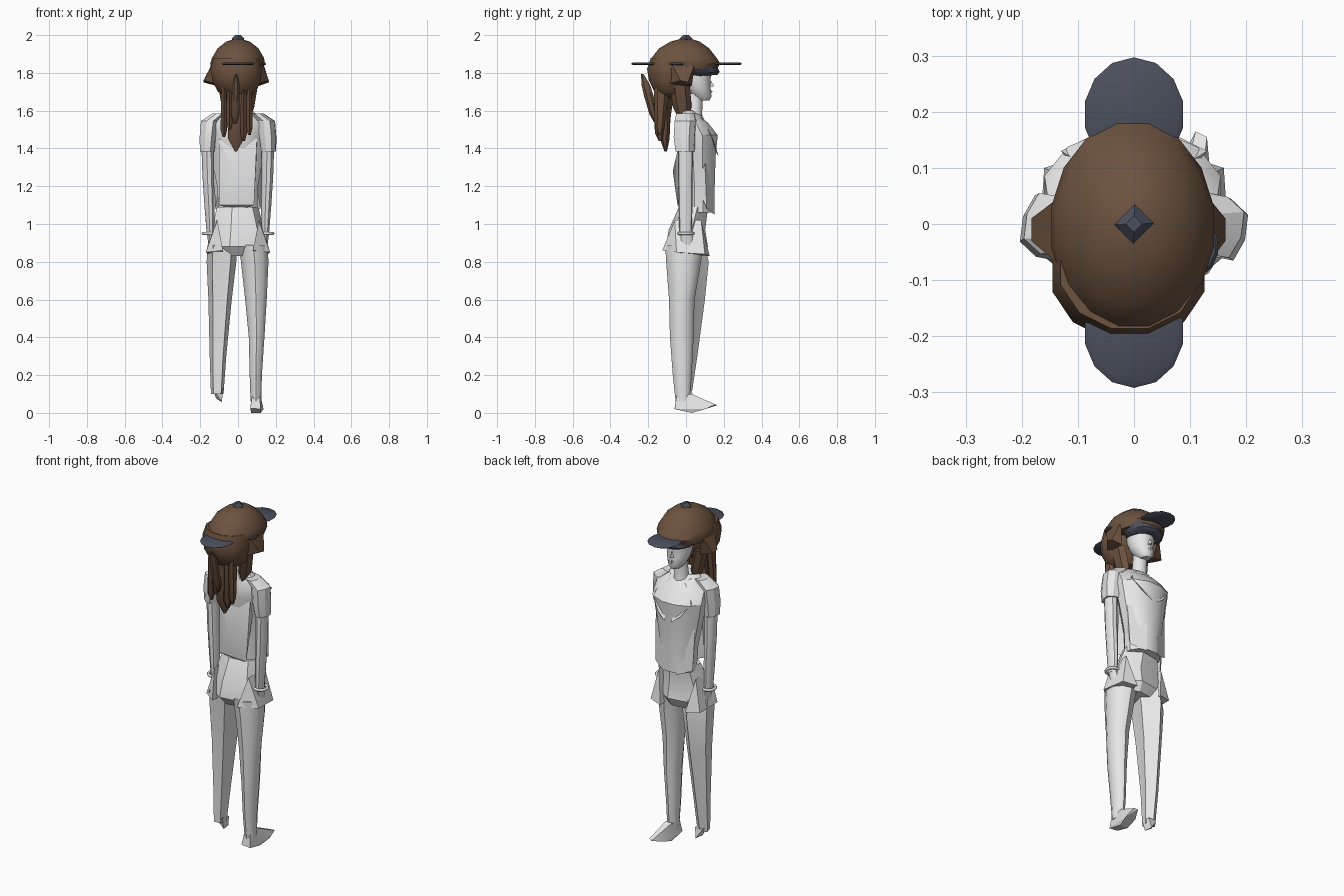
import bpy, bmesh, math
from mathutils import Vector


def material(name, rgb):
    m = bpy.data.materials.new(name)
    m.diffuse_color = (*rgb, 1)
    return m


WHITE = material("pale cloth", (0.8, 0.8, 0.8))
BROWN = material("brown hair", (0.15, 0.085, 0.05))
SLATE = material("slate cap", (0.07, 0.08, 0.11))


def finish(name, bm, mat, angle=40):
    bmesh.ops.recalc_face_normals(bm, faces=bm.faces[:])
    me = bpy.data.meshes.new(name)
    bm.to_mesh(me)
    bm.free()
    ob = bpy.data.objects.new(name, me)
    bpy.context.collection.objects.link(ob)
    me.materials.append(mat)
    bpy.ops.object.select_all(action='DESELECT')
    bpy.context.view_layer.objects.active = ob
    ob.select_set(True)
    bpy.ops.object.shade_smooth_by_angle(angle=math.radians(angle))
    return ob


def loft(name, mat, rings, n=10, star=1.0, tilt=0.0, angle=40):
    """Rings are (z, x0, x1, y0, y1); star pulls every other vertex in;
    tilt raises z along y."""
    bm = bmesh.new()
    loops = []
    for z, x0, x1, y0, y1 in rings:
        loop = []
        for i in range(n):
            a = 2 * math.pi * (i + 0.5) / n
            k = star if i % 2 else 1.0
            x = (x0 + x1) / 2 + k * math.cos(a) * (x1 - x0) / 2
            y = (y0 + y1) / 2 + k * math.sin(a) * (y1 - y0) / 2
            loop.append(bm.verts.new((x, y, z + tilt * (y - (y0 + y1) / 2))))
        loops.append(loop)
    for a, b in zip(loops, loops[1:]):
        for i in range(n):
            j = (i + 1) % n
            bm.faces.new((a[i], a[j], b[j], b[i]))
    bm.faces.new(loops[0])
    bm.faces.new(loops[-1])
    return finish(name, bm, mat, angle)


def hull(name, mat, points, angle=25):
    bm = bmesh.new()
    for p in points:
        bm.verts.new(p)
    bmesh.ops.convex_hull(bm, input=bm.verts[:])
    return finish(name, bm, mat, angle)


# Hair dome and rear bulge
loft("hair_dome", BROWN, [
    (1.815, -0.145, 0.135, -0.19, 0.165), (1.85, -0.15, 0.145, -0.195, 0.185),
    (1.88, -0.14, 0.14, -0.185, 0.165), (1.93, -0.11, 0.11, -0.145, 0.125),
    (1.965, -0.065, 0.065, -0.085, 0.075), (1.98, -0.02, 0.02, -0.03, 0.03)], n=16)
loft("back_hair", BROWN, [
    (1.67, -0.06, 0.06, -0.14, -0.02), (1.70, -0.11, 0.10, -0.17, 0.0),
    (1.76, -0.14, 0.125, -0.20, 0.015), (1.82, -0.15, 0.13, -0.21, 0.03),
    (1.88, -0.135, 0.12, -0.19, 0.03)], n=12)

# Flared locks beside the face
for s, reach, name in ((-1, 0.183, "left"), (1, 0.163, "right")):
    hull(name + "_side_lock", BROWN, [
        (s * 0.125, -0.08, 1.86), (s * 0.13, 0.05, 1.86), (s * reach, -0.03, 1.76),
        (s * reach, 0.01, 1.75), (s * 0.10, -0.10, 1.74), (s * 0.11, 0.03, 1.73),
        (s * 0.09, -0.05, 1.84)])
    loft(name + "_neck_lock", BROWN, [
        (1.54, s * 0.05 - 0.01, s * 0.05 + 0.01, -0.03, 0.0),
        (1.62, s * 0.06 - 0.03, s * 0.06 + 0.03, -0.07, 0.03),
        (1.74, s * 0.08 - 0.03, s * 0.08 + 0.03, -0.09, 0.02)], n=6)

# Ponytail strands
loft("ponytail_centre", BROWN, [
    (1.385, -0.018, -0.005, -0.115, -0.10), (1.45, -0.055, 0.035, -0.14, -0.085),
    (1.55, -0.06, 0.045, -0.15, -0.08), (1.70, -0.06, 0.06, -0.16, -0.06)], n=8)
loft("ponytail_outer", BROWN, [
    (1.53, -0.02, -0.01, -0.165, -0.15), (1.58, -0.04, 0.01, -0.195, -0.15),
    (1.68, -0.035, 0.01, -0.225, -0.17), (1.74, -0.03, 0.01, -0.238, -0.19),
    (1.795, -0.015, -0.005, -0.238, -0.225)], n=8)
for x, low in ((-0.075, 1.46), (0.06, 1.47), (-0.045, 1.50), (0.03, 1.44)):
    loft("ponytail_strand", BROWN, [
        (low, x - 0.008, x + 0.008, -0.145, -0.13),
        (low + 0.04, x - 0.02, x + 0.02, -0.165, -0.115),
        (1.72, x - 0.015, x + 0.015, -0.17, -0.09)], n=6)

# Cap button, brims, side tab and brow band
loft("cap_button", SLATE, [
    (1.965, -0.03, 0.03, -0.03, 0.03), (1.98, -0.05, 0.05, -0.046, 0.046),
    (2.0, -0.02, 0.02, -0.02, 0.02)], n=4).rotation_euler = (0, 0, math.pi / 4 * 0)
bpy.data.objects["cap_button"].rotation_euler[2] = math.pi / 4
bpy.data.objects["cap_button"].scale = (0.72, 0.72, 1)


def brim(name, cx, cy, r, ry, z=1.848):
    loft(name, SLATE, [
        (z - 0.006, cx - r * .9, cx + r * .9, cy - ry * .9, cy + ry * .9),
        (z, cx - r, cx + r, cy - ry, cy + ry),
        (z + 0.006, cx - r * .9, cx + r * .9, cy - ry * .9, cy + ry * .9)], n=14)


brim("front_brim", 0, 0.195, 0.09, 0.102)
brim("rear_brim", 0, -0.19, 0.09, 0.102)
brim("side_tab", 0.095, -0.04, 0.056, 0.06)
loft("brow_band", SLATE, [
    (1.785, -0.07, 0.07, 0.01, 0.165), (1.80, -0.10, 0.10, -0.01, 0.178),
    (1.83, -0.115, 0.115, -0.02, 0.165)], n=14, tilt=0.05)

# Head, nose and neck
loft("head", WHITE, [
    (1.655, -0.025, 0.025, 0.06, 0.125), (1.675, -0.045, 0.045, 0.035, 0.135),
    (1.72, -0.064, 0.064, 0.0, 0.13), (1.76, -0.07, 0.07, -0.02, 0.13),
    (1.83, -0.072, 0.072, -0.03, 0.135)], n=14)
hull("nose", WHITE, [(-0.014, 0.12, 1.725), (0.014, 0.12, 1.725), (0, 0.15, 1.73),
                     (0, 0.125, 1.77), (0, 0.11, 1.73)])
hull("lips", WHITE, [(-0.02, 0.115, 1.698), (0.02, 0.115, 1.698),
                     (0, 0.14, 1.705), (0, 0.138, 1.692), (0, 0.115, 1.71)])
loft("neck", WHITE, [(1.52, -0.06, 0.06, -0.01, 0.10), (1.58, -0.042, 0.042, 0.0, 0.085),
                     (1.69, -0.038, 0.038, 0.01, 0.09)], n=10)

# Jacket body sloping down towards the chest
loft("jacket", WHITE, [
    (1.06, -0.105, 0.105, -0.02, 0.155), (1.20, -0.115, 0.11, -0.02, 0.155),
    (1.36, -0.145, 0.14, -0.035, 0.16), (1.47, -0.165, 0.16, -0.06, 0.172),
    (1.535, -0.16, 0.155, -0.06, 0.12), (1.60, -0.08, 0.08, -0.04, 0.045)],
    n=12, angle=30)
loft("collar", WHITE, [(1.54, -0.11, 0.11, -0.05, 0.13), (1.595, -0.075, 0.075, -0.045, 0.09)],
     n=8, tilt=-0.35)
# Loose back panel
hull("back_panel", WHITE, [(-0.10, -0.03, 1.45), (0.10, -0.03, 1.45), (-0.02, -0.07, 1.28),
                           (-0.10, -0.03, 1.10), (0.085, -0.045, 1.10), (0, 0, 1.07),
                           (-0.1, 0, 1.4), (0.1, 0, 1.4)])

for s, name in ((-1, "left"), (1, "right")):
    def side(rings):
        return [(z, min(s * a, s * b), max(s * a, s * b), c, d) for z, a, b, c, d in rings]
    # Short sleeve with a ragged hem, arm, cuff and hand
    loft(name + "_sleeve", WHITE, side([
        (1.385, 0.12, 0.205, -0.06, 0.05), (1.46, 0.11, 0.207, -0.07, 0.055),
        (1.545, 0.10, 0.20, -0.065, 0.06), (1.585, 0.06, 0.14, -0.055, 0.05)]),
        n=8, star=0.88, angle=20)
    loft(name + "_arm", WHITE, side([
        (0.94, 0.125, 0.165, -0.035, 0.03), (1.10, 0.122, 0.178, -0.04, 0.035),
        (1.25, 0.125, 0.188, -0.042, 0.035), (1.45, 0.125, 0.195, -0.045, 0.04)]), n=9)
    bpy.ops.mesh.primitive_torus_add(major_radius=0.038, minor_radius=0.008, major_segments=16,
                                     minor_segments=6, location=(s * 0.147, 0, 0.95))
    cuff = bpy.context.object
    cuff.name = name + "_cuff"
    cuff.data.materials.append(WHITE)
    bpy.ops.object.shade_smooth()
    loft(name + "_hand", WHITE, side([
        (0.86, 0.13, 0.15, -0.02, 0.03), (0.90, 0.115, 0.16, -0.03, 0.04),
        (0.95, 0.125, 0.165, -0.03, 0.03)]), n=8)
    # Open jacket front, lapel and pointed hip flap
    hull(name + "_lapel", WHITE, [(s * 0.05, 0.08, 1.57), (s * 0.13, 0.13, 1.48),
                                  (s * 0.02, 0.172, 1.36), (s * 0.07, 0.16, 1.40),
                                  (s * 0.08, 0.07, 1.50)])
    hull(name + "_jacket_front", WHITE, [(s * 0.03, 0.15, 1.32), (s * 0.13, 0.10, 1.32),
                                         (s * 0.04, 0.15, 1.05), (s * 0.12, 0.11, 1.08),
                                         (s * 0.10, 0.06, 1.20)])
    hull(name + "_hip_flap", WHITE, [(s * 0.11, -0.06, 1.02), (s * 0.12, 0.08, 1.02),
                                     (s * 0.17, -0.05, 0.85), (s * 0.16, 0.10, 0.84),
                                     (s * 0.08, -0.125, 0.86), (s * 0.08, 0.125, 0.83)])

# Hips
loft("hips", WHITE, [
    (0.83, -0.12, 0.12, -0.07, 0.09), (0.88, -0.165, 0.16, -0.11, 0.12),
    (0.97, -0.145, 0.145, -0.095, 0.105), (1.09, -0.115, 0.11, -0.04, 0.12)],
    n=12, star=0.9, angle=25)

# Smooth right leg with shoe
loft("right_leg", WHITE, [
    (0.06, 0.065, 0.125, -0.055, 0.02), (0.20, 0.06, 0.128, -0.07, 0.03),
    (0.40, 0.055, 0.142, -0.085, 0.04), (0.60, 0.035, 0.155, -0.09, 0.045),
    (0.80, 0.012, 0.165, -0.105, 0.08), (0.89, 0.0, 0.16, -0.11, 0.09)], n=10)
hull("right_shoe", WHITE, [
    (0.065, -0.06, 0.025), (0.12, -0.06, 0.02), (0.07, 0.03, 0.0), (0.12, 0.03, 0.0),
    (0.075, 0.10, 0.02), (0.135, 0.10, 0.02), (0.11, 0.165, 0.04), (0.13, 0.155, 0.045),
    (0.075, 0.03, 0.10), (0.115, 0.03, 0.10), (0.075, -0.05, 0.09), (0.115, -0.05, 0.09)])

# Creased left trouser leg tapering to a point
loft("left_leg", WHITE, [
    (0.10, -0.145, -0.075, -0.045, 0.03), (0.30, -0.152, -0.06, -0.05, 0.06),
    (0.60, -0.16, -0.03, -0.07, 0.10), (0.80, -0.17, -0.005, -0.09, 0.12),
    (0.89, -0.165, 0.0, -0.10, 0.10)], n=10, star=0.78, angle=30)
hull("left_foot", WHITE, [(-0.135, -0.03, 0.13), (-0.08, -0.03, 0.13), (-0.13, 0.03, 0.12),
                          (-0.08, 0.03, 0.12), (-0.09, 0.04, 0.06), (-0.085, -0.01, 0.058),
                          (-0.115, 0.01, 0.075)])
